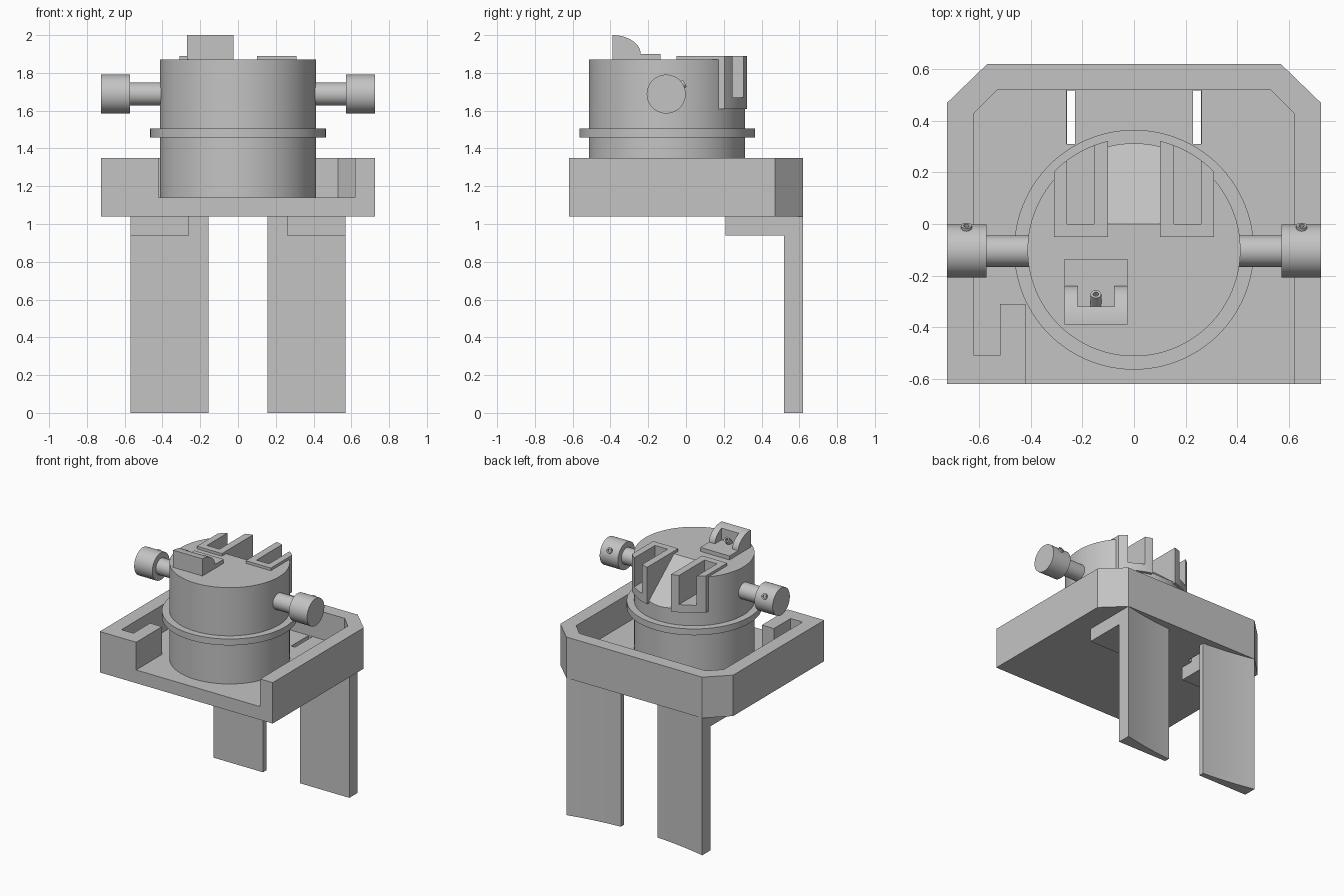
import bpy, bmesh, math
from mathutils import Vector

if "Cube" in bpy.data.objects:
    bpy.data.objects.remove(bpy.data.objects["Cube"], do_unlink=True)

GREY = (0.55, 0.55, 0.55, 1.0)
grey = bpy.data.materials.new("plain_grey")
grey.use_nodes = True
grey.diffuse_color = GREY
next(n for n in grey.node_tree.nodes if n.type == 'BSDF_PRINCIPLED').inputs["Base Color"].default_value = GREY


def finish(bm, name):
    bmesh.ops.recalc_face_normals(bm, faces=bm.faces)
    me = bpy.data.meshes.new(name)
    bm.to_mesh(me)
    bm.free()
    me.materials.append(grey)
    ob = bpy.data.objects.new(name, me)
    bpy.context.collection.objects.link(ob)
    return ob


def prism(name, pts, a, b, axis='Z'):
    """Extrude an outline: (x, y) along Z, or (y, z) along X."""
    place = (lambda p: (p[0], p[1], a)) if axis == 'Z' else (lambda p: (a, p[0], p[1]))
    bm = bmesh.new()
    face = bm.faces.new([bm.verts.new(place(p)) for p in pts])
    res = bmesh.ops.extrude_face_region(bm, geom=[face])
    move = Vector((0, 0, b - a)) if axis == 'Z' else Vector((b - a, 0, 0))
    bmesh.ops.translate(bm, vec=move, verts=[v for v in res['geom'] if isinstance(v, bmesh.types.BMVert)])
    return finish(bm, name)


def box(name, x0, x1, y0, y1, z0, z1):
    return prism(name, [(x0, y0), (x1, y0), (x1, y1), (x0, y1)], z0, z1)


def rod(name, p, q, r, segs=64):
    p, q = Vector(p), Vector(q)
    bm = bmesh.new()
    bmesh.ops.create_cone(bm, cap_ends=True, segments=segs, radius1=r, radius2=r, depth=(q - p).length)
    bm.transform((q - p).to_track_quat('Z', 'Y').to_matrix().to_4x4())
    bmesh.ops.translate(bm, vec=(p + q) / 2, verts=bm.verts)
    return finish(bm, name)


def cut(ob, *cutters):
    for c in cutters:
        c.hide_render = True
        m = ob.modifiers.new("cut", 'BOOLEAN')
        m.operation, m.solver, m.object = 'DIFFERENCE', 'EXACT', c
        bpy.context.view_layer.objects.active = ob
        bpy.ops.object.modifier_apply(modifier=m.name)
        bpy.data.objects.remove(c, do_unlink=True)
    return ob


def tube(name, p, q, r, hole):
    """Small socket screw with a blind hole in its end q."""
    p, q = Vector(p), Vector(q)
    d = (q - p).normalized()
    return cut(rod(name, p, q, r, 24), rod("hole", q - d * 0.025, q + d * 0.02, hole, 24))


parts = []
CY = -0.1                      # drum axis in y
SIDES = (("left", 1), ("right", -1))

# Tray floor with chamfered rear corners and two narrow slots
outer = [(-0.725, -0.62), (0.725, -0.62), (0.725, 0.47), (0.57, 0.62), (-0.57, 0.62), (-0.725, 0.47)]
tray = prism("tray", outer, 1.04, 1.35)
# Recess, open at the front, leaving a hooked wall in the front right corner
recess = prism("recess", [(0.62, -0.7), (0.62, 0.43), (0.53, 0.52), (-0.53, 0.52), (-0.62, 0.43),
                          (-0.62, -0.51), (-0.52, -0.51), (-0.52, -0.31), (-0.42, -0.31), (-0.42, -0.7)],
               1.14, 1.5)
cut(tray, recess, *[box("slot", s * 0.245 - 0.016, s * 0.245 + 0.016, 0.31, 0.518, 0.9, 1.3) for _, s in SIDES])
parts.append(tray)

# Legs with a shallow concave back, and the shelf behind each
for side, s in SIDES:
    back = [0.57 - 0.415 * i / 12 for i in range(13)]
    pts = [(s * 0.155, 0.52), (s * 0.57, 0.52)] + [(s * x, 0.555 + 0.2 * x * x) for x in back]
    parts.append(prism(side + "_leg", pts, 0, 1.04))
    parts.append(box(side + "_leg_shelf", s * 0.26, s * 0.57, 0.21, 0.52, 0.94, 1.04))

# Drum with a sloping rear channel and a pocket inside each guide
drum = rod("drum", (0, CY, 1.14), (0, CY, 1.87), 0.413, 128)
ramp = prism("ramp", [(0.0, 1.87), (0.31, 1.62), (0.5, 1.467), (0.5, 2.1), (0.0, 2.1)], -0.101, 0.101, 'X')
cut(drum, ramp, *[box("pocket", s * 0.15, s * 0.265, -0.005, 0.6, 1.665, 2.1) for _, s in SIDES])
parts.append(drum)
parts.append(rod("drum_flange", (0, CY, 1.457), (0, CY, 1.505), 0.465, 128))

# Rear guides: U-shaped walls that wrap over the drum rim
for side, s in SIDES:
    arc = [0.31 - 0.21 * i / 12 for i in range(13)]
    pts = [(s * 0.1, -0.05), (s * 0.31, -0.05)] + [(s * x, CY + math.sqrt(0.434 ** 2 - x * x)) for x in arc]
    guide = prism(side + "_guide", pts, 1.61, 1.89)
    parts.append(cut(guide, box("guide_pocket", s * 0.155, s * 0.26, 0.0, 0.6, 1.67, 2.1)))

# Side knobs on shafts, each with a set screw
KY, KZ = -0.105, 1.688
dy, dz = math.cos(math.radians(30)), math.sin(math.radians(30))
for side, s in SIDES:
    parts.append(rod(side + "_shaft", (s * 0.36, KY, KZ), (s * 0.58, KY, KZ), 0.061))
    parts.append(rod(side + "_knob", (s * 0.573, KY, KZ), (s * 0.725, KY, KZ), 0.103))
    parts.append(tube(side + "_set_screw", (s * 0.65, KY + 0.07 * dy, KZ + 0.07 * dz),
                      (s * 0.65, KY + 0.114 * dy, KZ + 0.114 * dz), 0.021, 0.011))

# Front block: base plate, notched quarter-round upright and tilted pin
parts.append(box("block_base", -0.27, -0.025, -0.39, -0.135, 1.86, 1.9))
curve = [(-0.39 + 0.15 * math.sin(t * math.pi / 32), 1.9 + 0.1 * math.cos(t * math.pi / 32)) for t in range(17)]
upright = prism("block_upright", [(-0.39, 1.895)] + curve + [(-0.24, 1.895)], -0.27, -0.025, 'X')
parts.append(cut(upright, box("notch", -0.22, -0.075, -0.32, -0.1, 1.8, 2.1)))
parts.append(tube("block_pin", (-0.148, -0.335, 1.875), (-0.148, -0.272, 1.94), 0.021, 0.011))

bpy.ops.object.select_all(action='DESELECT')
for ob in parts:
    ob.select_set(True)
bpy.context.view_layer.objects.active = parts[0]
bpy.ops.object.shade_smooth_by_angle(angle=math.radians(30))
